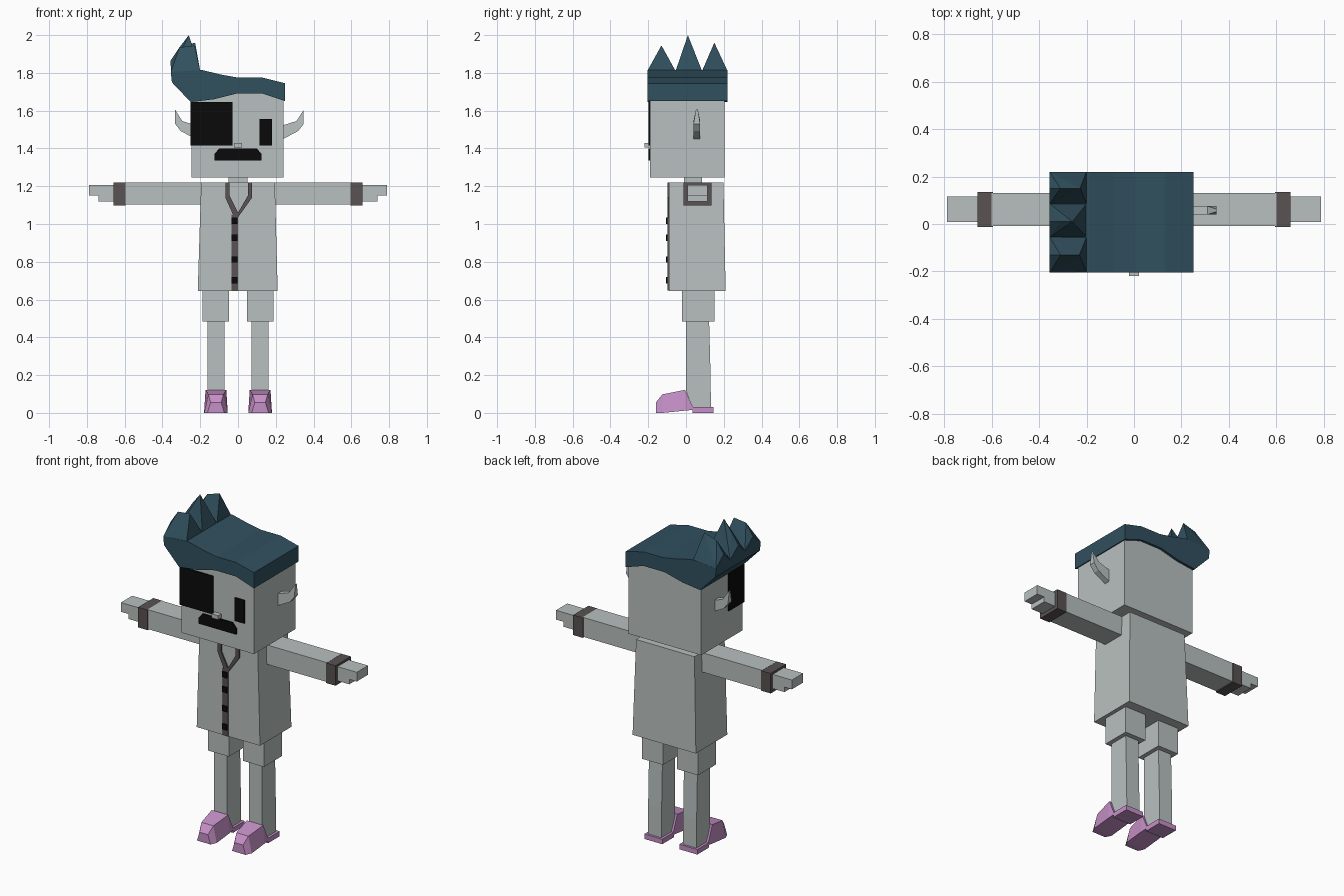
import bpy
import bmesh

cube = bpy.data.objects.get("Cube")
if cube:
    bpy.data.objects.remove(cube, do_unlink=True)


def material(name, rgb):
    m = bpy.data.materials.new(name)
    m.use_nodes = True
    m.diffuse_color = (*rgb, 1)
    m.node_tree.nodes["Principled BSDF"].inputs["Base Color"].default_value = (*rgb, 1)
    return m


GREY = material("pale_grey", (0.48, 0.53, 0.52))
TEAL = material("dark_teal", (0.03, 0.08, 0.112))
PINK = material("orchid_pink", (0.56, 0.28, 0.57))
TRIM = material("charcoal_trim", (0.10, 0.085, 0.085))
BLACK = material("black", (0.003, 0.003, 0.003))


def finish(name, bm, mat):
    bmesh.ops.recalc_face_normals(bm, faces=bm.faces)
    mesh = bpy.data.meshes.new(name)
    bm.to_mesh(mesh)
    bm.free()
    mesh.materials.append(mat)
    obj = bpy.data.objects.new(name, mesh)
    bpy.context.collection.objects.link(obj)
    return obj


def hull(name, points, mat):
    """Convex solid around a handful of points."""
    bm = bmesh.new()
    for p in points:
        bm.verts.new(p)
    bmesh.ops.convex_hull(bm, input=bm.verts)
    bmesh.ops.dissolve_limit(bm, angle_limit=0.01, verts=bm.verts, edges=bm.edges)
    return finish(name, bm, mat)


def box(name, x, y, z, mat):
    return hull(name, [(a, b, c) for a in x for b in y for c in z], mat)


def prism(name, outline, lo, hi, mat, axis="y"):
    """Extrude an outline; (x, z) pairs along y or (x, y) pairs along z."""
    place = (lambda a, b, t: (a, t, b)) if axis == "y" else (lambda a, b, t: (a, b, t))
    bm = bmesh.new()
    ends = [[bm.verts.new(place(a, b, t)) for a, b in outline] for t in (lo, hi)]
    for ring in ends:
        bm.faces.new(ring)
    n = len(outline)
    for i in range(n):
        j = (i + 1) % n
        bm.faces.new((ends[0][i], ends[0][j], ends[1][j], ends[1][i]))
    return finish(name, bm, mat)


def loft(name, sections, cx, mat):
    """Bridge trapezoid sections: y, bottom half width, top half width, z low, z high."""
    bm = bmesh.new()
    rings = [[bm.verts.new(p) for p in ((cx - wb, y, lo), (cx + wb, y, lo),
                                        (cx + wt, y, hi), (cx - wt, y, hi))]
             for y, wb, wt, lo, hi in sections]
    for r, s in zip(rings, rings[1:]):
        for i in range(4):
            j = (i + 1) % 4
            bm.faces.new((r[i], r[j], s[j], s[i]))
    bm.faces.new(rings[0])
    bm.faces.new(rings[-1])
    return finish(name, bm, mat)


# Head and neck
box("head", (-0.245, 0.24), (-0.19, 0.205), (1.245, 1.72), GREY)
box("neck", (-0.05, 0.05), (-0.01, 0.085), (1.2, 1.26), GREY)

# Face
prism("eye_patch", [(-0.252, -0.198), (-0.03, -0.198), (-0.03, -0.189), (-0.244, -0.189),
                    (-0.244, -0.05), (-0.252, -0.05)], 1.415, 1.645, BLACK, "z")
box("left_eye", (0.115, 0.18), (-0.198, -0.189), (1.415, 1.555), BLACK)
prism("moustache", [(-0.125, 1.335), (-0.125, 1.37), (-0.1, 1.4), (0.1, 1.4),
                    (0.125, 1.37), (0.125, 1.335)], -0.199, -0.189, BLACK)
box("nose", (-0.022, 0.022), (-0.22, -0.189), (1.405, 1.43), GREY)

# Ears: a curved horn-like outline, thinning to the tip
EAR = [(0.23, 1.52), (0.31, 1.545), (0.348, 1.605), (0.348, 1.53), (0.318, 1.492), (0.23, 1.445)]
for side, s in (("left", 1), ("right", -1)):
    ear = prism(side + "_ear", [(s * x - (s < 0 and -0.015), z) for x, z in EAR], 0.04, 0.075, GREY)
    for v in ear.data.vertices:
        if v.co.z > 1.6:
            v.co.y = 0.0575 + (v.co.y - 0.0575) * 0.3

# Hair: swept cap with a raised row of spikes on one side
prism("hair_cap", [(-0.25, 1.645), (-0.13, 1.66), (-0.01, 1.69), (0.13, 1.69), (0.25, 1.65),
                   (0.25, 1.745), (0.13, 1.775), (0, 1.775), (-0.085, 1.79), (-0.19, 1.815),
                   (-0.355, 1.805), (-0.35, 1.75)], -0.205, 0.22, TEAL)
for name, y0, y1, ym, tip_x, tip_z in (("front", -0.205, -0.055, -0.13, -0.23, 1.945),
                                       ("middle", -0.055, 0.085, 0.01, -0.26, 2.0),
                                       ("back", 0.085, 0.22, 0.15, -0.227, 1.96)):
    hull(name + "_hair_spike",
         [(x, y, z) for y in (y0, y1) for x, z in ((-0.352, 1.76), (-0.355, 1.805), (-0.2, 1.81))]
         + [(-0.357, ym, 1.865), (-0.31, ym, 1.935), (tip_x, ym, tip_z)], TEAL)

# Coat, flaring slightly to the hem
hull("coat", [(x, y, 1.22) for x in (-0.195, 0.195) for y in (-0.09, 0.198)]
     + [(x, y, 0.645) for x in (-0.213, 0.21) for y in (-0.09, 0.21)], GREY)
box("coat_strip", (-0.035, 0), (-0.097, -0.089), (0.647, 1.05), TRIM)
for i, z in enumerate((0.702, 0.812, 0.927, 1.017)):
    box(f"button_{i + 1}", (-0.035, -0.003), (-0.105, -0.096), (z - 0.017, z + 0.017), BLACK)
prism("collar", [(-0.067, 1.22), (-0.067, 1.14), (-0.02, 1.035), (0, 1.035), (0.075, 1.14),
                 (0.075, 1.22), (0.052, 1.22), (0.052, 1.15), (0, 1.06), (-0.045, 1.15),
                 (-0.045, 1.22)], -0.098, -0.089, TRIM)

# Limbs, mirrored side by side
for side, s in (("left", 1), ("right", -1)):
    box(side + "_sleeve", (s * 0.17, s * 0.6), (-0.008, 0.13), (1.103, 1.22), GREY)
    box(side + "_cuff", (s * 0.595, s * 0.66), (-0.012, 0.134), (1.098, 1.219), TRIM)
    prism(side + "_hand", [(s * x, z) for x, z in ((0.65, 1.12), (0.738, 1.12), (0.738, 1.15),
                                                   (0.788, 1.15), (0.788, 1.206), (0.65, 1.206))],
          0.008, 0.115, GREY)

    c = s * 0.117
    box(side + "_shorts_leg", (c - 0.07, c + 0.07), (-0.02, 0.152), (0.484, 0.66), GREY)
    hull(side + "_leg", [(c + w, y, z) for w in (-0.045, 0.045)
                         for y, z in ((0, 0.5), (0.122, 0.5), (0, 0.12), (0.13, 0.2),
                                      (0.035, 0.025), (0.132, 0.025))], GREY)
    loft(side + "_shoe", [(-0.16, 0.045, 0.028, 0, 0.055), (-0.125, 0.062, 0.04, 0, 0.098),
                          (-0.005, 0.062, 0.055, 0.012, 0.122),
                          (0.037, 0.06, 0.058, 0.016, 0.03)], c, PINK)
    box(side + "_heel", (c - 0.06, c + 0.06), (0.035, 0.145), (0, 0.03), PINK)
